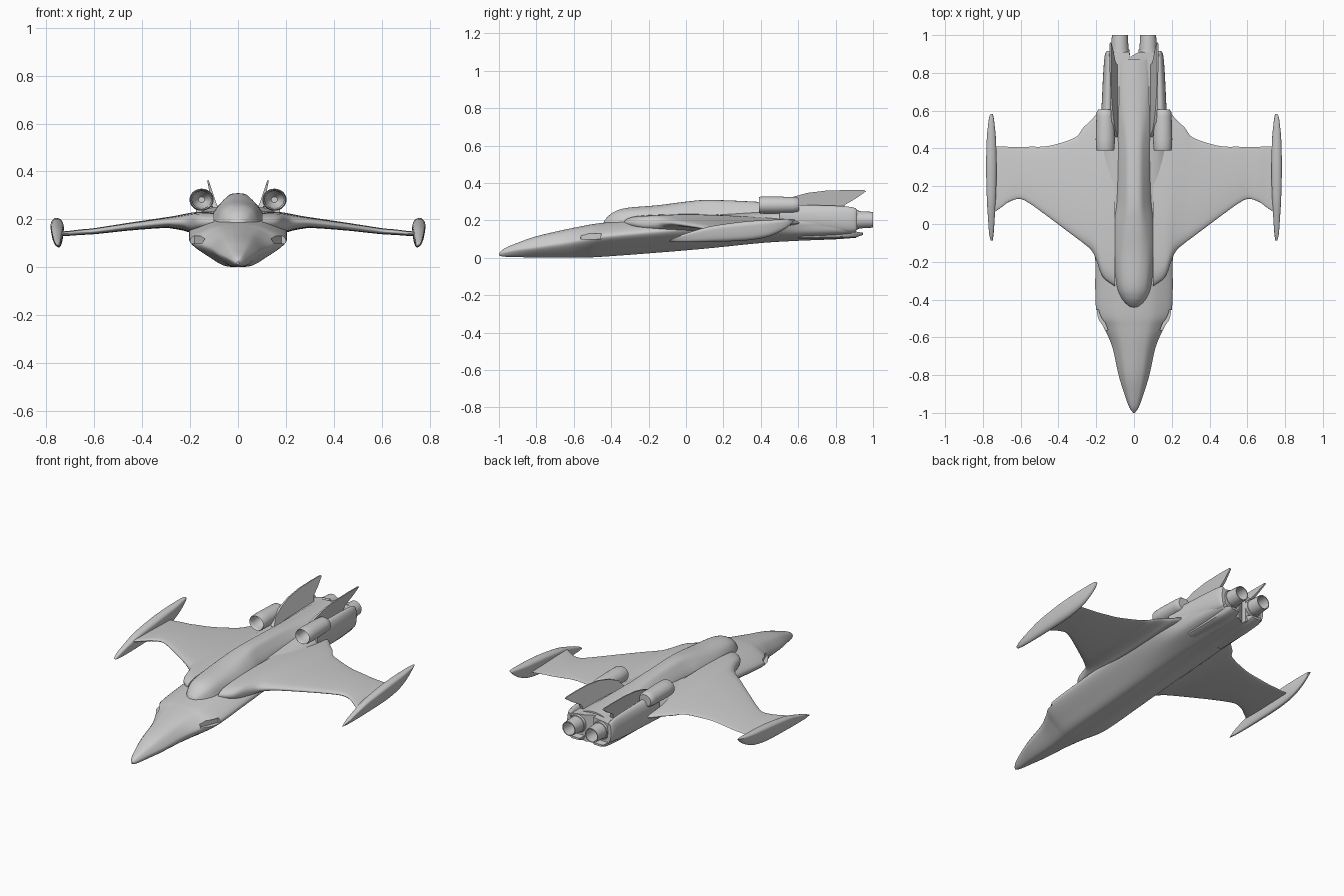
import bpy, bmesh, math
from mathutils import Matrix

if "Cube" in bpy.data.objects:
    bpy.data.objects.remove(bpy.data.objects["Cube"])


def spline(pts, n, closed=False):
    """Catmull-Rom interpolation through tuples of any length."""
    m, out = len(pts), []
    get = (lambda i: pts[i % m]) if closed else (lambda i: pts[max(0, min(m - 1, i))])
    for i in range(m if closed else m - 1):
        p = [get(i + k) for k in (-1, 0, 1, 2)]
        for j in range(n):
            t = j / n
            out.append(tuple(0.5 * (2 * b + (c - a) * t + (2 * a - 5 * b + 4 * c - d) * t * t
                                    + (3 * b - a - 3 * c + d) * t ** 3) for a, b, c, d in zip(*p)))
    if not closed:
        out.append(tuple(pts[-1]))
    return out


def finish(name, bm, mirror=False, angle=35):
    bmesh.ops.recalc_face_normals(bm, faces=bm.faces)
    me = bpy.data.meshes.new(name)
    bm.to_mesh(me)
    bm.free()
    ob = bpy.data.objects.new(name, me)
    bpy.context.collection.objects.link(ob)
    bpy.ops.object.select_all(action='DESELECT')
    ob.select_set(True)
    bpy.context.view_layer.objects.active = ob
    if mirror:
        ob.modifiers.new("mirror", 'MIRROR')
        bpy.ops.object.modifier_apply(modifier="mirror")
    bpy.ops.object.shade_smooth_by_angle(angle=math.radians(angle))
    return ob


def loft(name, rings, mirror=False, caps=True):
    bm = bmesh.new()
    rows = [[bm.verts.new(p) for p in r] for r in rings]
    n = len(rows[0])
    for a, b in zip(rows, rows[1:]):
        for i in range(n):
            bm.faces.new((a[i], a[(i + 1) % n], b[(i + 1) % n], b[i]))
    if caps:
        bm.faces.new(rows[0])
        bm.faces.new(rows[-1])
    return finish(name, bm, mirror)


def symmetric(half):
    """Complete a half section that starts and ends on the centre line."""
    return half + [(-x, z) for x, z in half[-2:0:-1]]


def tube(name, prof, x, z, sx=1, skew=0, n=40):
    """Revolve (y, radius) about a y-parallel axis; skew slants the front."""
    y0 = prof[0][0]
    rings = [[(x + sx * r * math.cos(a), y + skew * r * math.cos(a) * (y < y0 + 0.06),
               z + r * math.sin(a))
              for a in (math.tau * i / n for i in range(n))] for y, r in prof]
    return loft(name, rings, True)


def cut(target, cutter):
    mod = target.modifiers.new("cut", 'BOOLEAN')
    mod.object, mod.operation, mod.solver = cutter, 'DIFFERENCE', 'EXACT'
    bpy.ops.object.select_all(action='DESELECT')
    bpy.context.view_layer.objects.active = target
    target.select_set(True)
    bpy.ops.object.modifier_apply(modifier="cut")
    bpy.data.objects.remove(cutter)


# Fuselage: y, half width, bottom, widest height, top, fullness
body = [(-1, .004, .012, .018, .025, .7), (-.97, .025, .006, .03, .05, .7),
        (-.9, .05, .004, .045, .08, .68), (-.8, .08, .002, .06, .115, .66),
        (-.65, .113, .002, .083, .15, .65), (-.55, .155, .003, .1, .17, .62),
        (-.46, .195, .006, .115, .185, .6), (-.2, .2, .025, .14, .213, .6),
        (.1, .2, .05, .165, .232, .62), (.4, .195, .08, .18, .25, .7),
        (.6, .172, .092, .19, .262, .82), (.8, .16, .1, .195, .265, .86),
        (.91, .145, .108, .195, .265, .86)]
rings = []
for y, w, b, m, t, s in spline(body, 6):
    h = t - b
    half = [(0, b), (.3 * w, b + .01 * h), (s * w, b + .32 * (m - b)), (w * .98, m - .12 * h),
            (w * .98, m + .06 * h), (s * w, m + .75 * (t - m)), (.3 * w, t - .02 * h), (0, t)]
    rings.append([(x, y, z) for x, z in spline(symmetric(half), 5, True)])
fuselage = loft("fuselage", rings)

# Side intake slots, engine bays and centre tail notch cut from the fuselage
bm = bmesh.new()
bmesh.ops.create_cube(bm, size=1, matrix=Matrix.Translation((.185, -.515, .115))
                      @ Matrix.Rotation(math.radians(-22), 4, 'Z') @ Matrix.Diagonal((.055, .12, .03, 1)))
cut(fuselage, finish("slot_cutter", bm, True))
cut(fuselage, tube("bay_cutter", [(.84, .052), (.97, .052)], .077, .2))
bm = bmesh.new()
bmesh.ops.create_cone(bm, segments=3, radius1=.05, radius2=.05, depth=.5, cap_ends=True,
                      matrix=Matrix.Translation((0, .925, .2)) @ Matrix.Rotation(-math.pi / 2, 4, 'Z'))
cut(fuselage, finish("notch_cutter", bm))
bpy.ops.object.shade_smooth_by_angle(angle=math.radians(35))

# Canopy running back into the spine: y, half width, base, top
canopy = [(-.442, .015, .17, .185), (-.43, .035, .17, .207), (-.39, .066, .17, .242),
          (-.32, .087, .18, .266), (-.15, .103, .19, .281), (0, .1, .2, .3), (.12, .088, .2, .309),
          (.35, .085, .21, .301), (.6, .095, .22, .285), (.87, .09, .22, .274)]
rings = []
for y, w, b, t in spline(canopy, 6):
    f = max(0, min(1, (y + .3) / .4)) * max(0, min(1, (.75 - y) / .3))  # sharper ridge amidships
    half = [(0, b), (w * .97, b), (w, b + .3 * (t - b)), (w * (.78 - .12 * f), b + .72 * (t - b)),
            (w * .38, b + .95 * (t - b)), (0, t)]
    rings.append([(x, y, z) for x, z in spline(symmetric(half), 4, True)])
loft("canopy_and_spine", rings)

# Wings: x, leading edge, trailing edge, centre height, thickness
wing = [(.1, -.33, .62, .188, .09), (.165, -.28, .585, .187, .088), (.2, -.19, .557, .186, .082),
        (.225, -.14, .53, .187, .07), (.27, -.1, .49, .187, .053), (.315, -.066, .44, .185, .043),
        (.45, .035, .402, .17, .033), (.55, .107, .4, .157, .028), (.605, .133, .4, .15, .025),
        (.66, .118, .4, .146, .023), (.7, .09, .4, .142, .021), (.75, .055, .4, .138, .02)]
foil = [(0, 0), (.025, .26), (.12, .43), (.4, .5), (.75, .36), (1, .12)]
foil = foil + [(u, -v) for u, v in foil[:0:-1]]
rings = [[(x, a + (b - a) * u, c + t * v) for u, v in spline(foil, 4, True)]
         for x, a, b, c, t in spline(wing, 4)]
loft("wings", rings, True)

# Wingtip pods: y, bottom, top, half width
pod = [(-.087, .088, .094, .003), (-.05, .084, .112, .011), (.03, .083, .14, .017),
       (.13, .085, .168, .023), (.28, .09, .19, .027), (.38, .1, .199, .026), (.46, .12, .203, .023),
       (.53, .155, .206, .016), (.568, .185, .206, .01), (.582, .2, .205, .003)]
rings = []
for y, b, t, w in spline(pod, 5):
    c, h = (b + t) / 2, (t - b) / 2
    ring = [(w * .75, -.7), (w, .3), (w * .85, .8), (0, 1), (-w * .9, .8), (-w, .3),
            (-w * .55, -.7), (0, -1)]
    rings.append([(.753 + x + .005 * v, y, c + h * v) for x, v in spline(ring, 4, True)])
loft("wingtip_pods", rings, True)

# Upper intake nacelles with hollow slanted mouths
tube("intake_nacelles", [(.50, .012), (.47, .033), (.415, .036), (.395, .039), (.39, .042), (.4, .045),
                         (.45, .046), (.57, .043), (.595, .041), (.605, .034)][::1],
     .152, .282, 1.1, .0)

# Fairings from the nacelles back to the tail
rings = []
for y, w, b, t in spline([(.5, .035, .17, .285), (.62, .033, .15, .283), (.8, .028, .14, .278),
                          (.89, .022, .14, .27), (.915, .012, .15, .255)], 5):
    c, h = (b + t) / 2, (t - b) / 2
    rings.append([(.141 - .02 * (y - .5) + w * math.cos(a), y, c + h * math.sin(a))
                  for a in (math.tau * i / 28 for i in range(28))])
loft("tail_fairings", rings, True)

# Leaning tail fins
prof = [(.46, .25), (.5, .295), (.57, .325), (.65, .347), (.75, .359), (.86, .362), (.955, .361),
        (.962, .355), (.91, .318), (.85, .283), (.84, .25)]
bm = bmesh.new()
sides = [[bm.verts.new((.098 + .27 * (z - .26) + k * (.011 - .07 * (z - .25)), y, z)) for y, z in prof]
         for k in (1, -1)]
for s in sides:
    bm.faces.new(s)
for i in range(len(prof)):
    j = (i + 1) % len(prof)
    bm.faces.new((sides[0][i], sides[0][j], sides[1][j], sides[1][i]))
finish("tail_fins", bm, True)

# Engine nozzles and their collars
tube("nozzles", [(.84, .047), (.93, .046), (1, .042), (1, .037), (.9, .034), (.89, .001)], .075, .203)
tube("nozzle_collars", [(.87, .05), (.9, .053), (.925, .05), (.925, .044), (.88, .044)], .075, .203)

# Lower tail plates under the nozzles
rings = []
for y, w, b, t in [(.6, .05, .1, .13), (.8, .05, .103, .14), (.91, .046, .109, .14), (.945, .036, .122, .134)]:
    rings.append([(.077 + x * w, y, z) for x, z in
                  ((-1, t), (-.8, b + .004), (-.6, b), (.5, b), (.85, b + .008), (1, t))])
loft("lower_tail_plates", rings, True)
